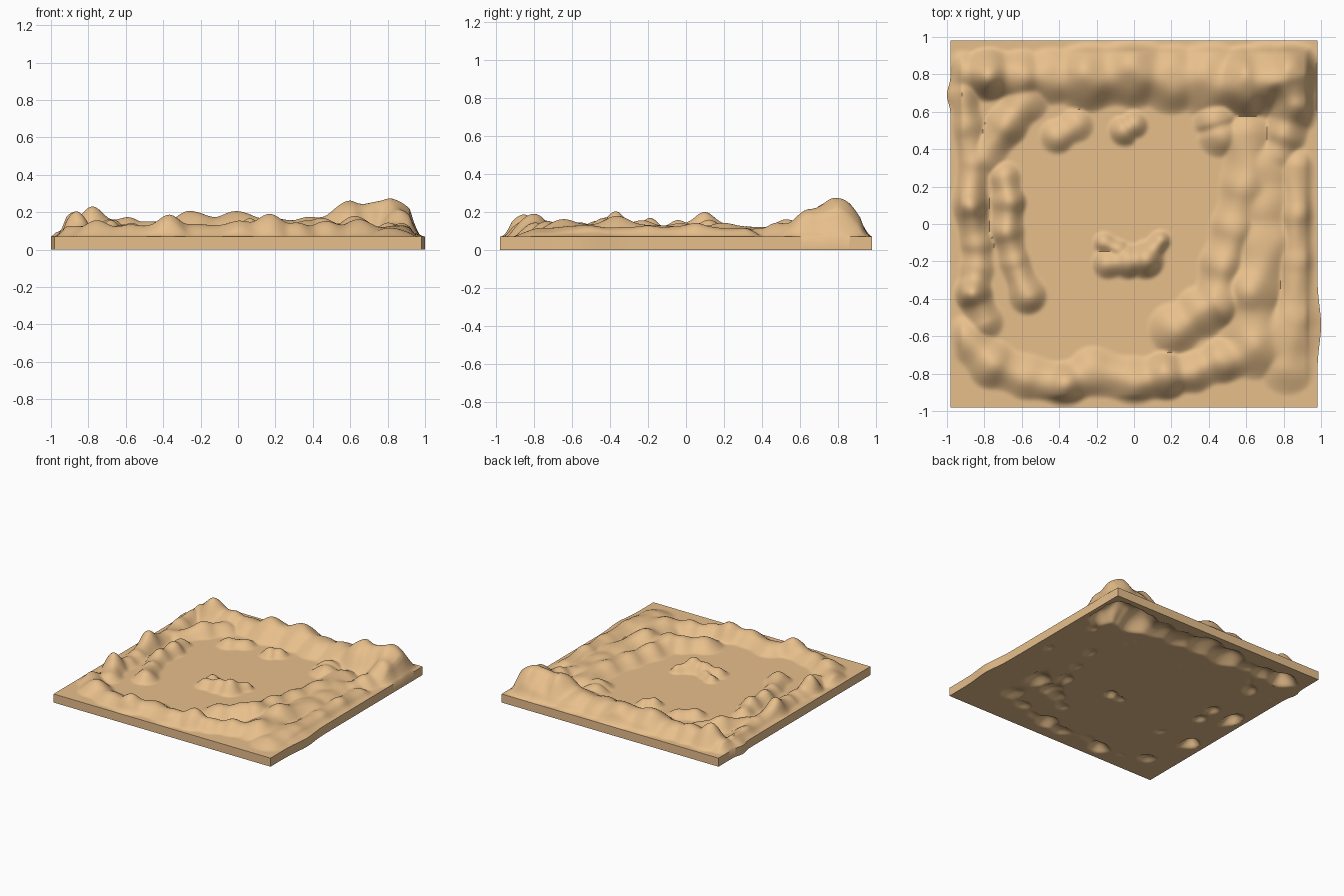
import bpy, bmesh, math

HALF, SLAB, N = 0.98, 0.07, 160

# Ridge lines: each point is (x, y, height above slab, radius)
back_ridge = [(-.93, .8, .07, .13), (-.78, .8, .15, .15), (-.6, .79, .10, .15), (-.45, .79, .08, .16),
              (-.25, .79, .13, .20), (0, .82, .13, .21), (.2, .78, .10, .20), (.4, .78, .10, .22),
              (.6, .76, .19, .21), (.71, .78, .16, .22), (.82, .78, .205, .22), (.86, .65, .13, .17),
              (.81, .48, .07, .12), (.77, .37, .05, .11)]
left_outer = [(-.92, .7, .07, .10), (-.9, .52, .06, .11), (-.86, .32, .05, .10), (-.88, .1, .125, .11),
              (-.84, -.1, .06, .10), (-.84, -.24, .05, .10), (-.86, -.37, .125, .11), (-.8, -.52, .06, .11)]
left_diagonal = [(-.58, .66, .07, .13), (-.68, .53, .09, .12), (-.8, .36, .05, .11)]
left_inner = [(-.69, .25, .06, .09), (-.67, .12, .09, .10), (-.68, -.04, .08, .10), (-.64, -.2, .06, .09),
              (-.57, -.38, .08, .11)]
front_ridge = [(-.9, -.61, .06, .13), (-.76, -.75, .08, .14), (-.57, -.82, .06, .13), (-.37, -.86, .11, .13),
               (-.22, -.79, .07, .14), (0, -.84, .08, .14), (.17, -.81, .12, .14), (.32, -.79, .07, .12),
               (.47, -.73, .08, .13), (.65, -.66, .08, .18), (.8, -.6, .06, .22)]
right_outer = [(.82, -.76, .05, .16), (.86, -.5, .06, .14), (.87, -.2, .06, .12), (.87, .05, .07, .11),
               (.87, .3, .05, .11)]
right_inner = [(.6, .47, .06, .14), (.6, .2, .07, .15), (.54, -.02, .07, .14), (.48, -.22, .08, .14),
               (.45, -.42, .10, .16), (.36, -.47, .08, .15), (.22, -.56, .08, .15)]
right_middle = [(.7, .3, .05, .17), (.7, .1, .05, .19), (.7, -.1, .06, .19), (.63, -.36, .10, .18),
                (.64, -.6, .08, .19)]
boulders = [[(-.41, .47, .06, .1), (-.31, .53, .05, .1)], [(-.05, .5, .07, .09), (.0, .53, .06, .08)],
            [(.44, .55, .07, .13), (.46, .48, .07, .13)],
            [(-.14, -.21, .06, .09), (-.03, -.2, .08, .1), (.06, -.19, .09, .11), (.14, -.09, .06, .06)],
            [(-.16, -.1, .05, .06), (-.08, -.14, .05, .06)]]
ridges = [back_ridge, left_outer, left_diagonal, left_inner, front_ridge, right_outer, right_inner,
          right_middle] + boulders
segments = [(a, b) for r in ridges for a, b in zip(r, r[1:])]


def segment_height(x, y, a, b):
    dx, dy = b[0] - a[0], b[1] - a[1]
    t = ((x - a[0]) * dx + (y - a[1]) * dy) / (dx * dx + dy * dy)
    t = min(1, max(0, t))
    d2 = (x - a[0] - t * dx) ** 2 + (y - a[1] - t * dy) ** 2
    s = t * t * (3 - 2 * t)
    sag = 1 - .12 * math.sin(math.pi * t) ** 2   # hills pinch between points
    r = (a[3] + (b[3] - a[3]) * s) * sag
    if d2 >= r * r:
        return 0
    return (a[2] + (b[2] - a[2]) * s) * sag * (1 - d2 / (r * r)) ** 1.6


def height(x, y):
    total = sum(segment_height(x, y, a, b) ** 5 for a, b in segments)
    h = 0.9 * total ** (1 / 5)
    # small lumps along the hills, and a fade at the slab edge
    h *= 1 + 0.07 * math.sin(25 * x + 3 * y) * math.sin(23 * y - 4 * x)
    edge = HALF - max(abs(x), abs(y))
    return h * min(1, edge / 0.06)


# Slab with sculpted top and hollows under the tall hills
bm = bmesh.new()
bmesh.ops.create_grid(bm, x_segments=N, y_segments=N, size=HALF)
bottom = list(bm.verts)
ext = bmesh.ops.extrude_face_region(bm, geom=bm.faces[:], use_keep_orig=True)
top = [v for v in ext["geom"] if isinstance(v, bmesh.types.BMVert)]
for v in top:
    v.co.z = SLAB + height(v.co.x, v.co.y)
for v in bottom:
    v.co.z = max(0, height(v.co.x, v.co.y) - 0.06) * 0.9

# Slight bulges where hills spill over the edges
for v in bm.verts:
    if v.co.x < -HALF + .03:
        v.co.x -= .02 * math.exp(-((v.co.y - .69) / .06) ** 2)
    if v.co.x > HALF - .03:
        v.co.x += .02 * math.exp(-((v.co.y + .54) / .14) ** 2)
bmesh.ops.recalc_face_normals(bm, faces=bm.faces[:])

mesh = bpy.data.meshes.new("sand_terrain")
bm.to_mesh(mesh)
bm.free()
terrain = bpy.data.objects.new("sand_terrain", mesh)
bpy.context.collection.objects.link(terrain)

sand = bpy.data.materials.new("sand")
sand.diffuse_color = (0.80, 0.52, 0.26, 1)
mesh.materials.append(sand)

bpy.context.view_layer.objects.active = terrain
terrain.select_set(True)
bpy.ops.object.shade_smooth_by_angle(angle=math.radians(50))
